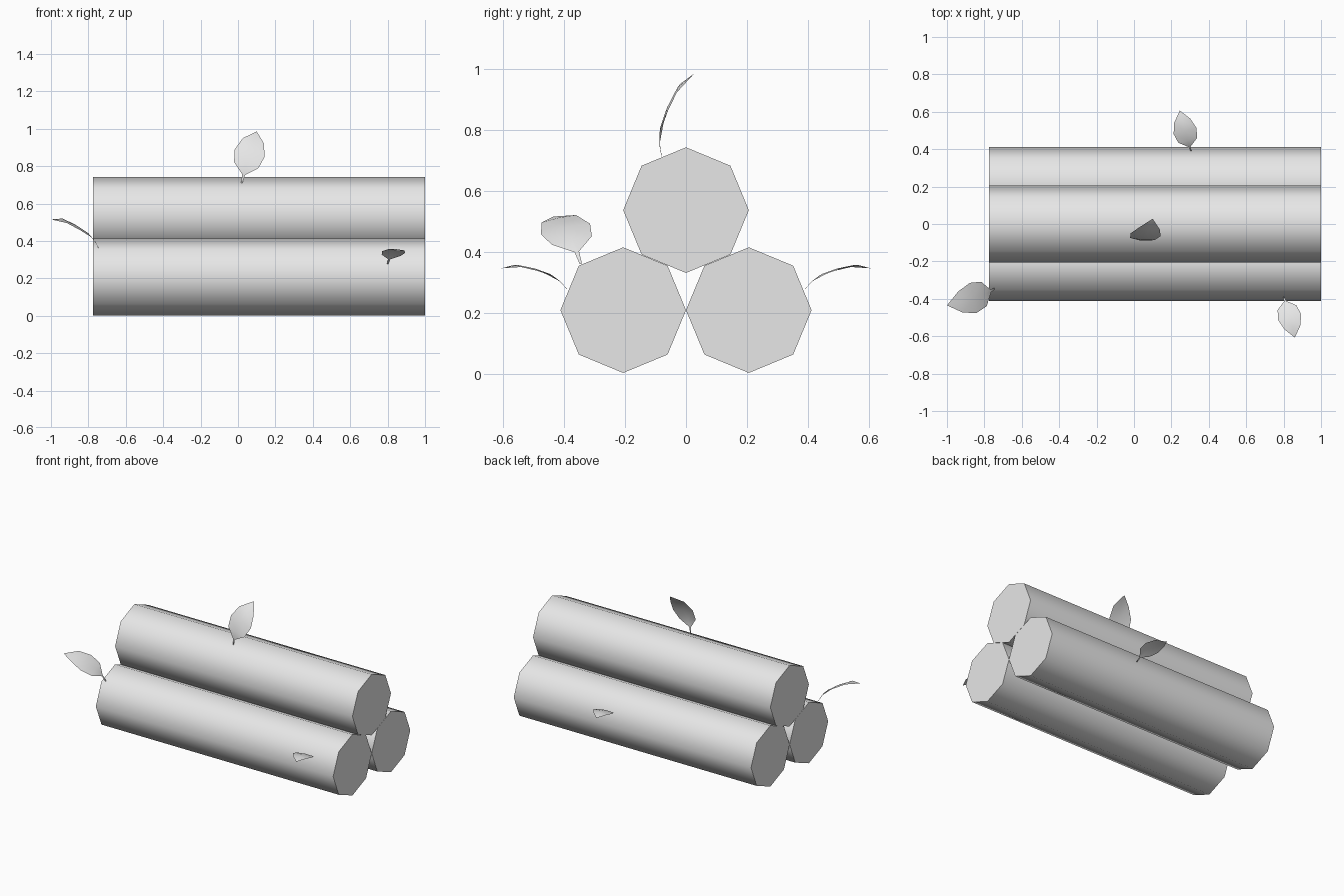
import bpy, bmesh, math
from mathutils import Vector, Matrix

cube = bpy.data.objects.get("Cube")
if cube:
    bpy.data.objects.remove(cube, do_unlink=True)

# Single pale grey material
grey = bpy.data.materials.new("pale_grey")
grey.use_nodes = True
colour = (0.8, 0.8, 0.8, 1)
grey.diffuse_color = colour
grey.node_tree.nodes["Principled BSDF"].inputs["Base Color"].default_value = colour


def finish(name, bm):
    mesh = bpy.data.meshes.new(name)
    bm.to_mesh(mesh)
    bm.free()
    obj = bpy.data.objects.new(name, mesh)
    bpy.context.collection.objects.link(obj)
    mesh.materials.append(grey)
    bpy.ops.object.select_all(action='DESELECT')
    obj.select_set(True)
    bpy.context.view_layer.objects.active = obj
    bpy.ops.object.shade_smooth_by_angle(angle=math.radians(60))
    return obj


# Eight-sided logs lying along x
RADIUS, X_MIN, X_MAX = 0.206, -0.775, 1.0


def log(name, y, z):
    bm = bmesh.new()
    place = (Matrix.Translation(((X_MIN + X_MAX) / 2, y, z))
             @ Matrix.Rotation(math.pi / 2, 4, 'Y'))
    bmesh.ops.create_cone(bm, cap_ends=True, segments=8, radius1=RADIUS,
                          radius2=RADIUS, depth=X_MAX - X_MIN, matrix=place)
    finish(name, bm)


log("front_log", -RADIUS, 0.208)
log("back_log", RADIUS, 0.208)
log("top_log", 0, 0.536)

# Leaf stations: distance along, lift of the arch, half width (unit length)
STATIONS = [(0, 0, 0.012), (0.13, 0.075, 0.025), (0.3, 0.13, 0.22),
            (0.53, 0.14, 0.27), (0.78, 0.115, 0.19), (1, 0, 0)]


def leaf(name, base, tip, up):
    base, chord = Vector(base), Vector(tip) - Vector(base)
    length = chord.length
    forward = chord.normalized()
    side = Vector(up).cross(forward).normalized()
    normal = forward.cross(side)
    bm = bmesh.new()
    rows = []
    for along, lift, half in STATIONS:
        row = []
        for s in ((-1, 0, 1) if half else (0,)):
            rise = lift - 0.07 * half * abs(s)
            point = forward * along + normal * rise + side * (s * half)
            row.append(bm.verts.new(base + point * length))
        rows.append(row)
    for a, b in zip(rows, rows[1:]):
        for i in range(2):
            if len(b) == 1:
                bm.faces.new((a[i], a[i + 1], b[0]))
            else:
                bm.faces.new((a[i], a[i + 1], b[i + 1], b[i]))
    finish(name, bm)


leaf("top_leaf", (0.02, -0.08, 0.71), (0.10, 0.028, 0.985), (0, -0.93, 0.37))
leaf("end_leaf", (-0.745, -0.345, 0.36), (-1.0, -0.435, 0.515), (0.51, -0.06, 0.8))
leaf("front_leaf", (0.80, -0.39, 0.277), (0.86, -0.607, 0.345), (0, 0.3, 0.95))
leaf("back_leaf", (0.305, 0.39, 0.277), (0.245, 0.607, 0.345), (0, -0.3, 0.95))
